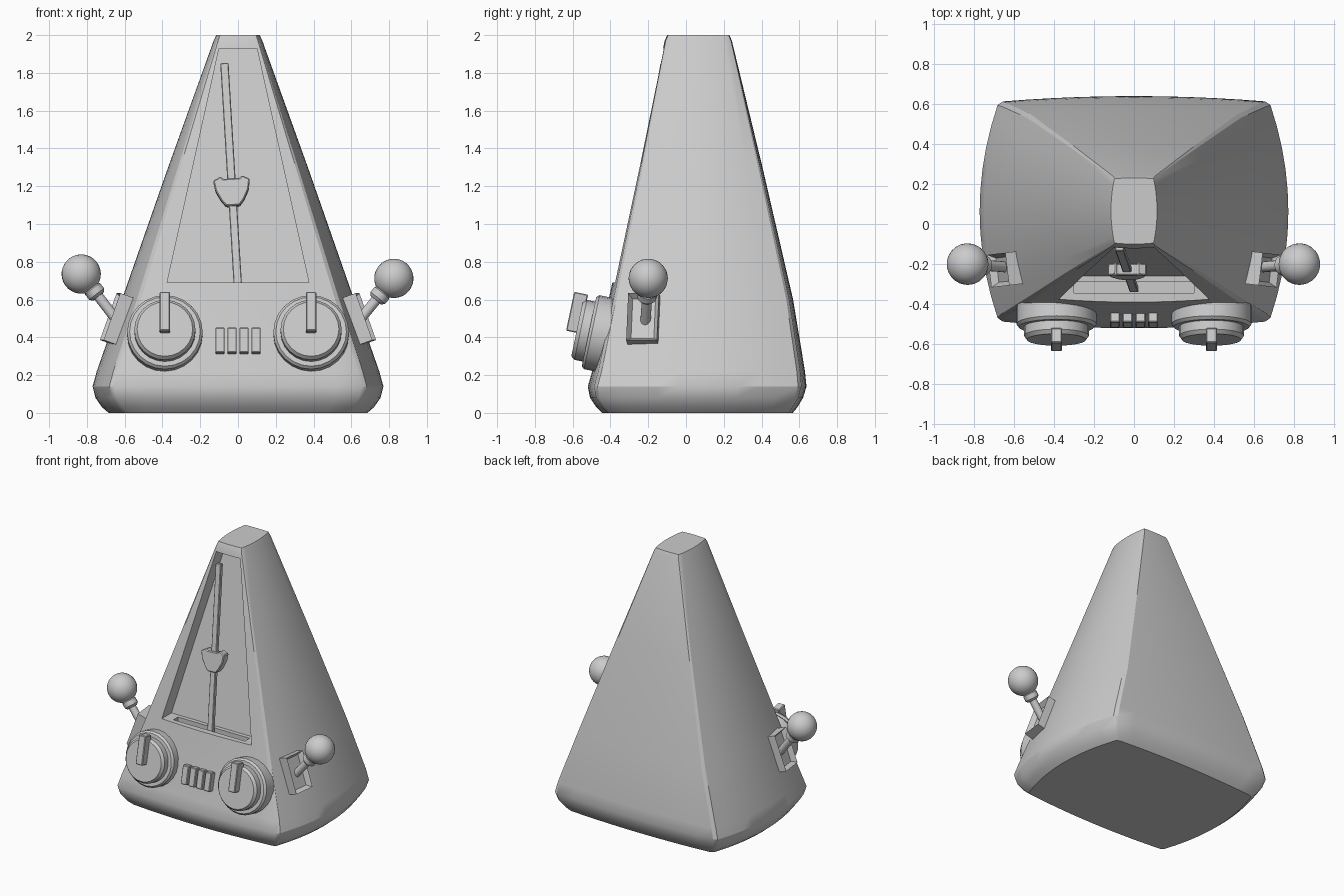
import bpy, bmesh, math
from mathutils import Vector, Matrix

if "Cube" in bpy.data.objects:
    bpy.data.objects.remove(bpy.data.objects["Cube"])


def finish(bm, name, matrix=None, smooth=True):
    bmesh.ops.recalc_face_normals(bm, faces=bm.faces)
    if matrix:
        bm.transform(matrix)
    me = bpy.data.meshes.new(name)
    bm.to_mesh(me)
    bm.free()
    ob = bpy.data.objects.new(name, me)
    bpy.context.collection.objects.link(ob)
    if smooth:
        shade(ob)
    return ob


def shade(ob):
    bpy.ops.object.select_all(action='DESELECT')
    ob.select_set(True)
    bpy.context.view_layer.objects.active = ob
    bpy.ops.object.shade_smooth_by_angle(angle=math.radians(30))


def frame(origin, normal, up=(0, 0, 1)):
    """Local z along normal, local y as close to up as possible."""
    z = Vector(normal).normalized()
    x = Vector(up).cross(z).normalized()
    y = z.cross(x)
    return Matrix.Translation(origin) @ Matrix((x, y, z)).transposed().to_4x4()


def prism(name, outline, z0, z1, matrix, bevel=0.0, slot=None):
    """Extruded outline with bevelled edges and an optional sunken front."""
    bm = bmesh.new()
    face = bm.faces.new([bm.verts.new((x, y, z0)) for x, y in outline])
    top = bmesh.ops.extrude_face_region(bm, geom=[face])['geom']
    bmesh.ops.translate(bm, vec=(0, 0, z1 - z0),
                        verts=[v for v in top if isinstance(v, bmesh.types.BMVert)])
    if slot:
        front = [f for f in top if isinstance(f, bmesh.types.BMFace)]
        bmesh.ops.inset_region(bm, faces=front, thickness=slot[0])
        bmesh.ops.translate(bm, vec=(0, 0, -slot[1]), verts=front[0].verts)
    if bevel:
        bmesh.ops.bevel(bm, geom=bm.edges[:], offset=bevel, segments=1, affect='EDGES')
    return finish(bm, name, matrix)


def rect(w, h, cx=0, cy=0):
    return [(cx - w, cy - h), (cx + w, cy - h), (cx + w, cy + h), (cx - w, cy + h)]


def lathe(name, profile, matrix, n=24):
    bm = bmesh.new()
    rings = [[bm.verts.new((r * math.cos(2 * math.pi * i / n), r * math.sin(2 * math.pi * i / n), z))
              for i in range(n)] for r, z in profile]
    loft(bm, rings)
    return finish(bm, name, matrix)


def loft(bm, rings):
    for a, b in zip(rings, rings[1:]):
        for i in range(len(a)):
            j = (i + 1) % len(a)
            bm.faces.new((a[i], a[j], b[j], b[i]))
    bm.faces.new(rings[0])
    bm.faces.new(rings[-1])


# Body: bulged, chamfered cross-sections (z, corner x, middle x, front y, back y)
levels = [(0, .60, .685, -.445, .565), (.03, .63, .72, -.475, .59), (.08, .66, .755, -.508, .62),
          (.14, .675, .77, -.52, .638), (.22, .655, .748, -.497, .63), (.6, .53, .615, -.41, .567),
          (1.3, .315, .37, -.255, .405), (1.97, .108, .129, -.113, .243), (2, .098, .115, -.1, .23)]
bm = bmesh.new()
rings = []
ts = [-.97 + 1.94 * i / 10 for i in range(11)]
for z, cx, mx, yf, yb in levels:
    f, b = .035 * cx / .67, .028 * cx / .67
    y0, y1 = yf + f, yb - b
    mid, half = (y0 + y1) / 2, (y1 - y0) / 2
    front = [(cx * t, yf + f * t * t) for t in ts]
    right = [(cx + (mx - cx) * (1 - t * t), mid + half * t) for t in ts]
    back = [(-cx * t, yb - b * t * t) for t in ts]
    left = [(-x, y) for x, y in reversed(right)]
    rings.append([bm.verts.new((x, y, z)) for x, y in front + right + back + left])
loft(bm, rings)
body = finish(bm, "body", smooth=False)


# Pendulum window and the slot in its floor
def hull_cutter(name, points):
    bm = bmesh.new()
    for p in points:
        bm.verts.new(p)
    bmesh.ops.convex_hull(bm, input=bm.verts[:])
    ob = finish(bm, name, smooth=False)
    ob.hide_render = True
    return ob


window = hull_cutter("window_cutter", [(s * w, y, z) for s in (-1, 1) for w, y, z in
                     ((.375, -.8, .69), (.375, -.26, .69), (.1, -.8, 1.93), (.1, -.01, 1.93))])
slot = hull_cutter("slot_cutter", [(x, y, z) for x in (-.3, .3) for y in (-.345, -.29) for z in (.63, .72)])
for cutter in (window, slot):
    mod = body.modifiers.new("cut", 'BOOLEAN')
    mod.operation, mod.solver, mod.object = 'DIFFERENCE', 'EXACT', cutter
    bpy.context.view_layer.objects.active = body
    bpy.ops.object.modifier_apply(modifier=mod.name)
    bpy.data.objects.remove(cutter, do_unlink=True)
shade(body)

# Pendulum rod and sliding weight, leaning with the front
low, high = Vector((0, -.325, .66)), Vector((-.072, -.12, 1.85))
axis = high - low
rod_normal = Vector((0, -1, 0)) - axis * (Vector((0, -1, 0)).dot(axis) / axis.length_squared)
prism("pendulum_rod", rect(.022, axis.length / 2), -.015, .015,
      frame((low + high) / 2, rod_normal, axis), .004)
half_shield = [(.035, -.08), (.06, -.05), (.088, .005), (.097, .06), (.055, .08), (.045, .066)]
shield = half_shield + [(-x, y) for x, y in reversed(half_shield)]
prism("pendulum_weight", shield, -.03, .03, frame(low.lerp(high, .43), rod_normal, axis), .006)

# Dials with raised pointers
face_normal = (0, -1, .21)
for side in (-1, 1):
    m = frame((side * .387, -.44, .415), face_normal)
    lathe("dial", [(.2, -.04), (.2, .06), (.187, .075), (.162, .075), (.162, .12),
                   (.147, .14)], m)
    prism("dial_pointer", rect(.028, .105, 0, .085), .12, .195, m, .005)

# Row of push buttons
for i in range(4):
    prism("button", rect(.025, .068), -.03, .04,
          frame(((i - 1.5) * .0635, -.464, .378), face_normal), .005)

# Side levers: slotted plate, stick, collar and ball
for side, ball in ((-1, (-.83, -.2, .735)), (1, (.825, -.2, .712))):
    prism("lever_plate", rect(.082, .132), -.03, .045,
          frame((side * .635, -.225, .495), (side, -.12, .36)), slot=(.03, .035))
    ball = Vector(ball)
    foot = Vector((side * .63, -.215, .475))
    d = (ball - foot).normalized()
    length = (ball - foot).length
    m = frame(foot, d, (0, 1, 0))
    lathe("lever_stick", [(.027, 0), (.027, length - .05)], m, 16)
    lathe("lever_collar", [(.035, length - .15), (.05, length - .135), (.05, length - .1),
                           (.035, length - .08)], m, 16)
    bm = bmesh.new()
    bmesh.ops.create_uvsphere(bm, u_segments=24, v_segments=16, radius=.104)
    finish(bm, "lever_ball", frame(ball, d, (0, 1, 0)))
